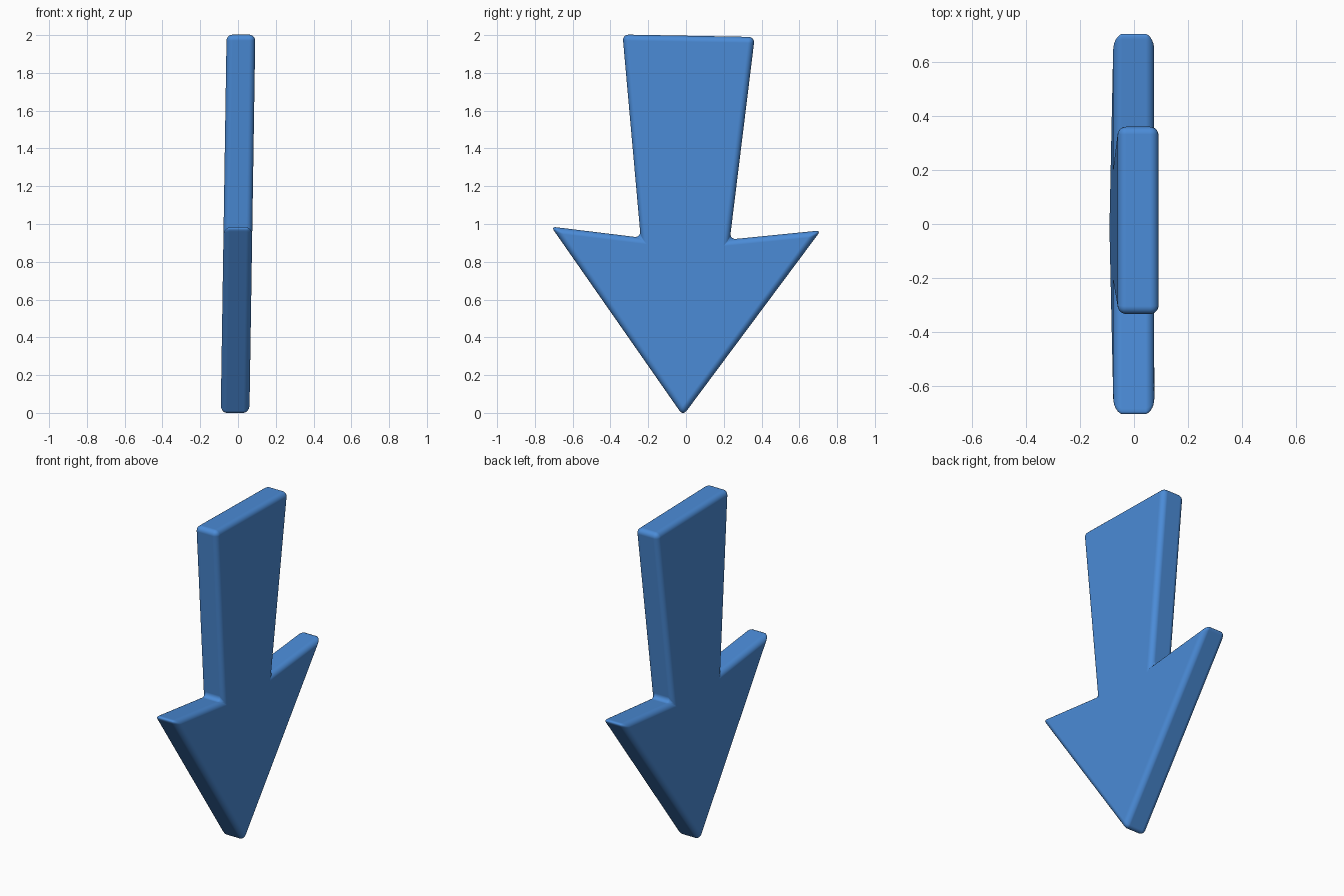
import bpy
import bmesh

if "Cube" in bpy.data.objects:
    bpy.data.objects.remove(bpy.data.objects["Cube"])

# Flat blue colour
blue = bpy.data.materials.new("blue")
blue.diffuse_color = (0.07, 0.26, 0.68, 1.0)
blue.use_nodes = True
blue.node_tree.nodes["Principled BSDF"].inputs["Base Color"].default_value = blue.diffuse_color

# Arrow outline as (y, z): shaft top, notch, wing tip, point, wing tip, notch
outline = [(-0.336, 2.003), (0.364, 1.99), (0.232, 0.918), (0.714, 0.966),
           (-0.016, -0.015), (-0.714, 0.986), (-0.24, 0.928)]
half_thickness = 0.076
lean = 0.0155


def x_at(side, z):
    """Sideways position of a face, with the slight lean of the plate."""
    return side * half_thickness + lean * (z - 1.0)


# Plate: two outlines joined by a rim
bm = bmesh.new()
right, left = [[bm.verts.new((x_at(s, z), y, z)) for y, z in outline] for s in (1, -1)]
bm.faces.new(right)
bm.faces.new(left)
n = len(outline)
for i in range(n):
    j = (i + 1) % n
    bm.faces.new((right[i], right[j], left[j], left[i]))
bmesh.ops.recalc_face_normals(bm, faces=bm.faces)
for f in bm.faces:
    f.smooth = True

mesh = bpy.data.meshes.new("arrow")
bm.to_mesh(mesh)
bm.free()
mesh.materials.append(blue)
arrow = bpy.data.objects.new("arrow", mesh)
bpy.context.collection.objects.link(arrow)

# Rounded edges with flat broad faces
bevel = arrow.modifiers.new("rounded_edges", 'BEVEL')
bevel.width = 0.032
bevel.segments = 5
bevel.limit_method = 'NONE'
bevel.harden_normals = True
